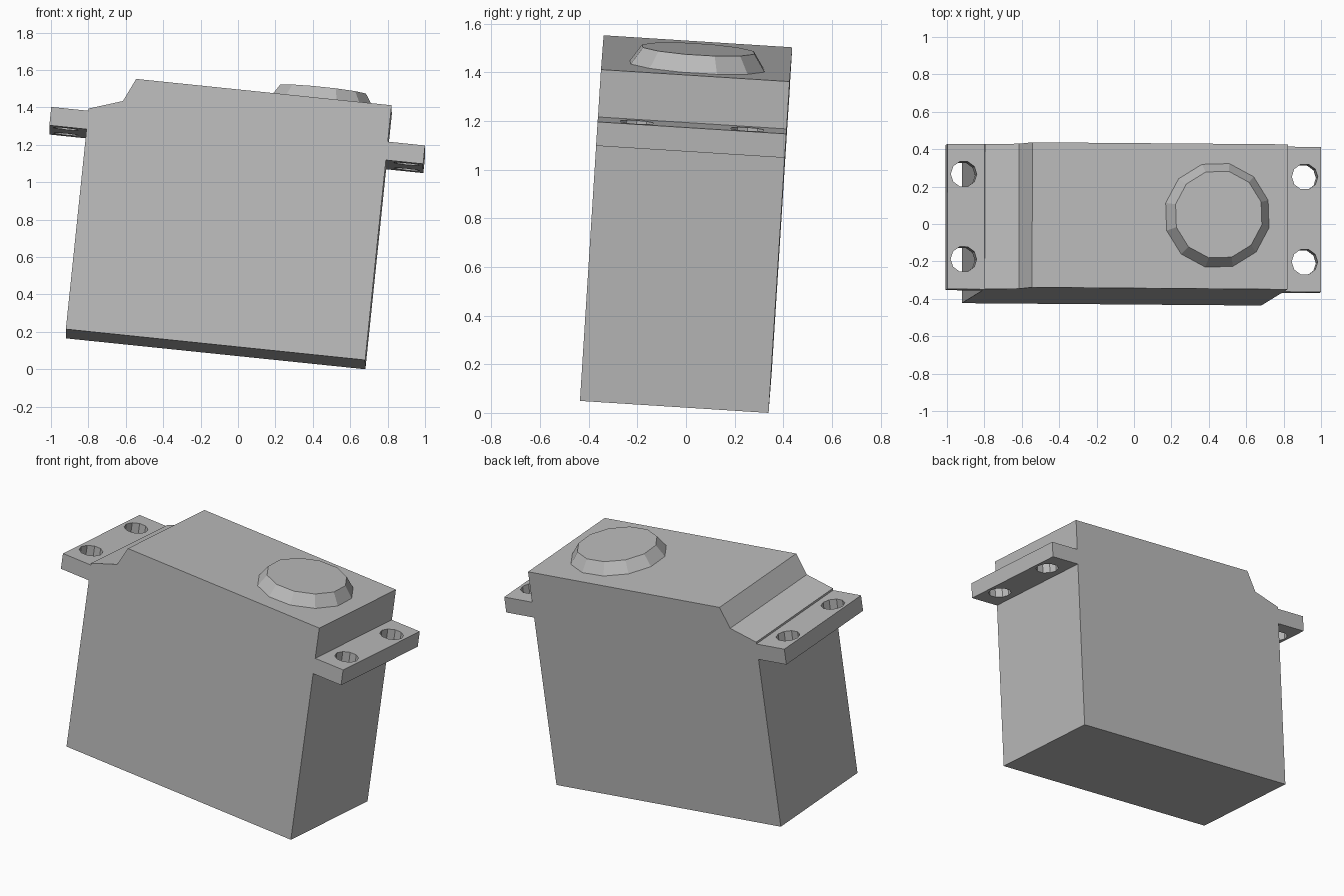
import bpy, bmesh, math
from mathutils import Matrix, Vector

if "Cube" in bpy.data.objects:
    bpy.data.objects.remove(bpy.data.objects["Cube"], do_unlink=True)

LENGTH, DEPTH, HEIGHT = 1.609, 0.777, 1.372
TAB, TAB_LOW, TAB_TOP = 0.2, 1.077, 1.176

# Tilted frame: origin at the lower front left corner of the casing
ex = Vector((0.9947, -0.008, -0.1026)).normalized()
ez = Vector((0.1026, 0.063, 0.993))
ez = (ez - ez.dot(ex) * ex).normalized()
ey = ez.cross(ex)
TILT = Matrix.Translation((0.68, -0.436, 0.0493)) @ Matrix((ex, ey, ez)).transposed().to_4x4()

grey = bpy.data.materials.new("plain grey")
grey.use_nodes = True
colour = (0.5, 0.5, 0.5, 1)
grey.diffuse_color = colour
grey.node_tree.nodes["Principled BSDF"].inputs["Base Color"].default_value = colour


def make_object(name, bm):
    bmesh.ops.recalc_face_normals(bm, faces=bm.faces)
    mesh = bpy.data.meshes.new(name)
    bm.to_mesh(mesh)
    bm.free()
    mesh.materials.append(grey)
    ob = bpy.data.objects.new(name, mesh)
    ob.matrix_world = TILT
    bpy.context.collection.objects.link(ob)
    return ob


def add_cone(bm, centre, r1, r2, height, sides, turn=0):
    place = Matrix.Translation(centre) @ Matrix.Rotation(turn, 4, "Z")
    bmesh.ops.create_cone(bm, cap_ends=True, segments=sides, radius1=r1,
                          radius2=r2, depth=height, matrix=place)


# Casing with mounting tabs: side outline pushed through the depth
outline = [
    (0, 0), (0, TAB_LOW), (TAB, TAB_LOW), (TAB, TAB_TOP), (0, TAB_TOP),
    (0, HEIGHT), (-1.373, HEIGHT), (-1.431, 1.247), (-LENGTH, TAB_TOP + 0.012),
    (-LENGTH, TAB_TOP), (-LENGTH - TAB, TAB_TOP), (-LENGTH - TAB, TAB_LOW),
    (-LENGTH, TAB_LOW), (-LENGTH, 0),
]
bm = bmesh.new()
face = bm.faces.new([bm.verts.new((x, 0, z)) for x, z in outline])
side = bmesh.ops.extrude_face_region(bm, geom=[face])["geom"]
bmesh.ops.translate(bm, vec=(0, DEPTH, 0),
                    verts=[v for v in side if isinstance(v, bmesh.types.BMVert)])
casing = make_object("casing", bm)

# Screw holes, two through each tab
bm = bmesh.new()
for x in (0.112, -LENGTH - 0.112):
    for offset in (-0.228, 0.228):
        add_cone(bm, (x, DEPTH / 2 + offset, (TAB_LOW + TAB_TOP) / 2),
                 0.07, 0.07, 0.2, 10, math.radians(18))
cutter = make_object("hole_cutter", bm)
cutter.hide_render = True
cut = casing.modifiers.new("screw holes", "BOOLEAN")
cut.operation, cut.object, cut.solver = "DIFFERENCE", cutter, "EXACT"
bpy.context.view_layer.objects.active = casing
casing.select_set(True)
bpy.ops.object.modifier_apply(modifier=cut.name)
bpy.data.objects.remove(cutter, do_unlink=True)

# Bevelled output boss on the top
bm = bmesh.new()
add_cone(bm, (-0.378, DEPTH / 2 + 0.005, HEIGHT + 0.03), 0.292, 0.238, 0.08, 12,
         math.radians(17))
make_object("output_boss", bm)
